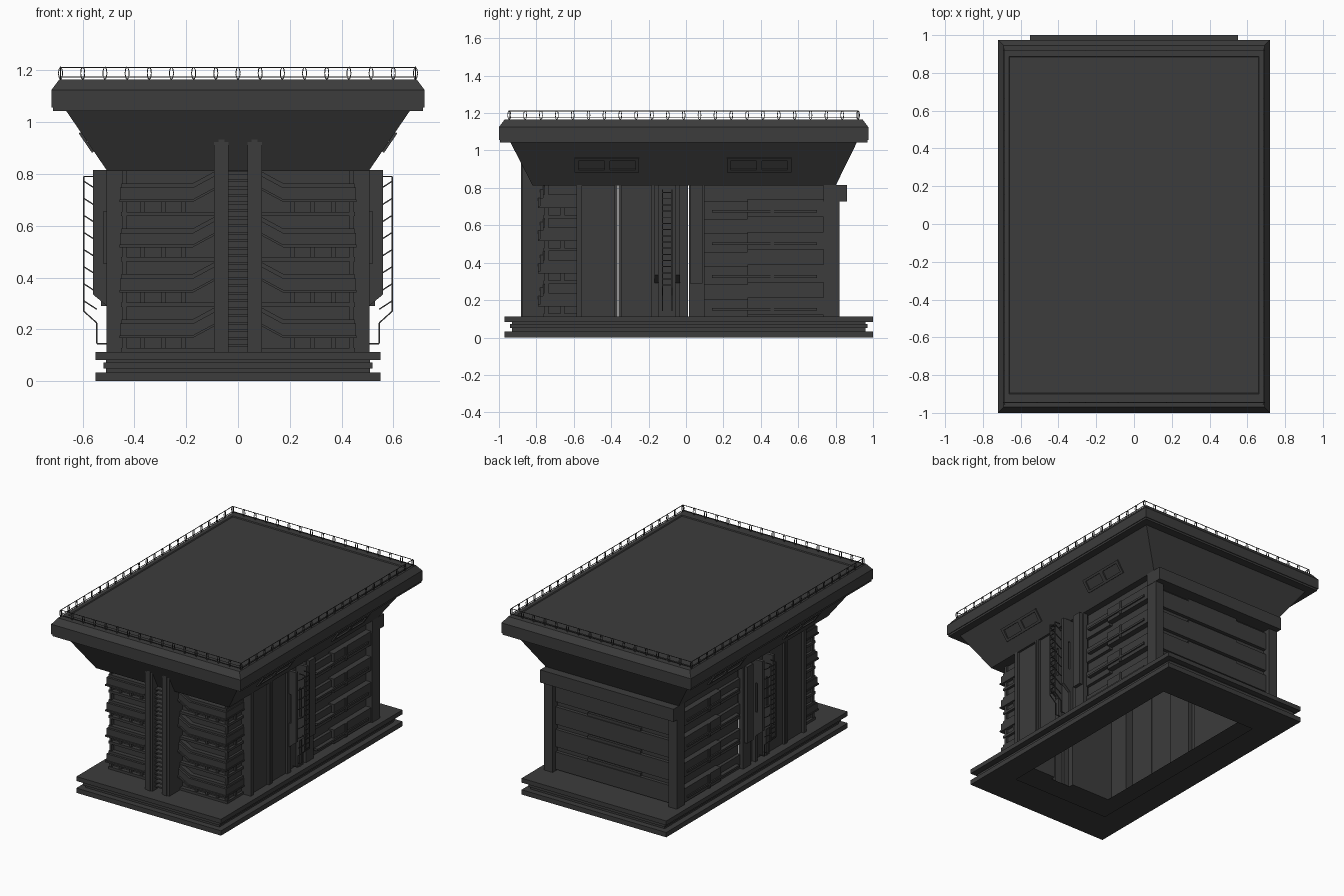
import bpy, bmesh, math
from mathutils import Vector

cube = bpy.data.objects.get("Cube")
if cube:
    bpy.data.objects.remove(cube)

mat = bpy.data.materials.new("charcoal grey")
mat.use_nodes = True
GREY = (0.045, 0.045, 0.045, 1)
mat.diffuse_color = GREY
mat.node_tree.nodes["Principled BSDF"].inputs["Base Color"].default_value = GREY


def finish(name, bm, mirror=False):
    bmesh.ops.recalc_face_normals(bm, faces=bm.faces)
    me = bpy.data.meshes.new(name)
    bm.to_mesh(me)
    bm.free()
    me.materials.append(mat)
    ob = bpy.data.objects.new(name, me)
    bpy.context.collection.objects.link(ob)
    if mirror:
        mod = ob.modifiers.new("mirror", 'MIRROR')
        mod.use_mirror_merge = False
    return ob


def prism(bm, pts, y0, y1):
    """Extrude an x-z outline along y."""
    a = [bm.verts.new((x, y0, z)) for x, z in pts]
    b = [bm.verts.new((x, y1, z)) for x, z in pts]
    bm.faces.new(a)
    bm.faces.new(b[::-1])
    for i in range(len(pts)):
        j = (i + 1) % len(pts)
        bm.faces.new((a[i], b[i], b[j], a[j]))


def box(bm, x0, x1, y0, y1, z0, z1):
    prism(bm, [(x0, z0), (x1, z0), (x1, z1), (x0, z1)], y0, y1)


def bar(bm, p, q, r):
    """Thin square bar between two points."""
    p, q = Vector(p), Vector(q)
    d = (q - p).normalized()
    u = d.cross(Vector((0, 0, 1)) if abs(d.z) < 0.9 else Vector((0, 1, 0))).normalized()
    v = d.cross(u)
    ends = [[bm.verts.new(c + u * r * s + v * r * t)
             for s, t in ((1, 1), (-1, 1), (-1, -1), (1, -1))] for c in (p, q)]
    bm.faces.new(ends[0])
    bm.faces.new(ends[1][::-1])
    for i in range(4):
        j = (i + 1) % 4
        bm.faces.new((ends[0][i], ends[0][j], ends[1][j], ends[1][i]))


def loft(name, rings, capped=True):
    """Stack of rectangles given as half width, front y, back y, height."""
    bm = bmesh.new()
    vs = [[bm.verts.new(c) for c in ((-h, f, z), (h, f, z), (h, b, z), (-h, b, z))]
          for h, f, b, z in rings]
    for a, b in zip(vs, vs[1:]):
        for i in range(4):
            j = (i + 1) % 4
            bm.faces.new((a[i], a[j], b[j], b[i]))
    if capped:
        bm.faces.new(vs[0])
        bm.faces.new(vs[-1][::-1])
    return finish(name, bm)


BASE, TOP = 0.112, 0.815
PITCH = 0.175
FLOORS = range(4)

# Stepped base frame, a hollow shell open in the middle
steps = [(0, 0), (0, .033), (.04, .033), (.04, .05), (.03, .05), (.03, .072),
         (.04, .072), (.04, .082), (0, .082), (0, BASE)]
loft("base_frame", [(.37, -.73, .735, 0)] + [(.55 - i, -.97 + i, 1 - i, z) for i, z in steps]
     + [(.37, -.73, .735, BASE)], capped=False)

# Flared underside and roof deck
loft("flared_soffit", [(.505, -.82, .80, .812), (.665, -.94, .915, 1.046)])
deck = [(.005, 1.043), (.005, 1.056), (0, 1.056), (0, 1.125), (.03, 1.165)]
loft("roof_deck", [(.72 - i, -1 + i, .975 - i, z) for i, z in deck]
     + [(.662, -.90, .887, 1.165), (.658, -.896, .883, 1.159)])
bm = bmesh.new()
box(bm, -.265, .265, -.985, -.97, 1.140, 1.145)
finish("deck_front_strip", bm)

# Roof railing with ring-shaped posts
bm = bmesh.new()
X, Y0, Y1 = .685, -.945, .92
corners = [Vector(c) for c in ((-X, Y0, 0), (X, Y0, 0), (X, Y1, 0), (-X, Y1, 0))]
for k in range(4):
    a, b = corners[k], corners[(k + 1) % 4]
    d = (b - a).normalized()
    for z in (1.175, 1.211):
        bar(bm, a + Vector((0, 0, z)), b + Vector((0, 0, z)), .0016)
    n = round((b - a).length / .0855)
    for i in range(n + 1):
        c = a.lerp(b, i / n) + Vector((0, 0, 1.189))
        ring = [c + d * .008 * math.cos(t * math.pi / 4)
                + Vector((0, 0, .024 * math.sin(t * math.pi / 4))) for t in range(8)]
        for t in range(8):
            bar(bm, ring[t], ring[(t + 1) % 8], .0018)
finish("roof_railing", bm)

# Double window frames on the sloping sides
bm = bmesh.new()


def slope_plate(y0, y1, z0, z1, thick):
    x0, x1 = (.505 + (z - .812) * .684 for z in (z0, z1))
    dx, dz = thick * .82, -thick * .57
    prism(bm, [(x0, z0), (x1, z1), (x1 + dx, z1 + dz), (x0 + dx, z0 + dz)], y0, y1)


for y in (-.595, .218):
    for z in (.887, .949):
        slope_plate(y, y + .345, z, z + .013, .009)
    for off, w in ((0, .02), (.158, .03), (.325, .02)):
        slope_plate(y + off, y + off + w, .9, .949, .009)
finish("slope_window_frames", bm, True)

# Front centre: twin columns, back panel and rungs
bm = bmesh.new()
box(bm, .036, .052, -.877, -.74, BASE, .935)
box(bm, .052, .075, -.882, -.74, BASE, .937)
box(bm, .075, .092, -.877, -.70, BASE, .935)
finish("front_columns", bm, True)
bm = bmesh.new()
box(bm, -.04, .04, -.80, -.76, BASE, TOP)
for i in range(24):
    z = BASE + .02 + i * .029
    box(bm, -.038, .038, -.85, -.80, z, z + .010)
finish("front_ladder", bm)

# Front corner storeys: recessed wall, mullions and raised-end bands
bm = bmesh.new()
box(bm, .09, .435, -.735, -.70, BASE, TOP)
box(bm, .40, .435, -.735, -.56, BASE, TOP)
box(bm, .43, .447, -.757, -.735, BASE, TOP)
finish("front_recessed_walls", bm, True)
bm = bmesh.new()
for f in FLOORS:
    z = .167 + f * PITCH
    for depth, lo, hi, x in ((-.78, 0, .055, .455), (-.79, 0, .010, .458), (-.765, .055, .072, .45)):
        prism(bm, [(x, z + lo), (.175, z + lo), (.09, z + lo + .046), (.09, z + hi + .046),
                   (.175, z + hi), (x, z + hi)], depth, -.72)
        box(bm, .41, x, -.73, -.58, z + lo, z + hi)
    box(bm, .09, .452, -.762, -.72, z - .055, z - .038)
    box(bm, .41, .452, -.73, -.58, z - .055, z - .038)
    for x in (.20, .28, .36):
        box(bm, x, x + .018, -.755, -.73, z - .055, z)
    box(bm, .43, .447, -.67, -.65, z - .055, z)
finish("front_storey_bands", bm, True)

# Side walls: plain panels parted by narrow slits, with ribs
bm = bmesh.new()
for y0, y1, x in ((-.57, -.367, .49), (-.362, -.165, .49), (-.17, .012, .48), (.016, .1, .505)):
    box(bm, x - .035, x, y0, y1, BASE, TOP)
box(bm, .40, .508, -.585, -.555, BASE, TOP)
for y in (-.383, -.362, -.185):
    box(bm, .478, .505, y, y + .016, BASE, TOP)
box(bm, .50, .528, .022, .088, .29, TOP)
finish("side_panels", bm, True)

# Side fins with a slot against the wall
bm = bmesh.new()
fin = [(.505, .29), (.56, .335), (.56, TOP), (.505, TOP),
       (.505, .655), (.52, .655), (.52, .455), (.505, .455)]
for y0, y1 in ((-.168, -.146), (-.055, -.033)):
    prism(bm, fin, y0, y1)
    box(bm, .475, .506, y0, y1, BASE, TOP)
finish("side_fins", bm, True)

# Side ladder with cage
bm = bmesh.new()
path = [(.505, .145), (.545, .145), (.545, .225), (.595, .27), (.595, .79), (.555, .79)]
for y in (-.125, -.075):
    for (xa, za), (xb, zb) in zip(path, path[1:]):
        bar(bm, (xa, y, za), (xb, y, zb), .0025)
    for i in range(8):
        z = .29 + i * .066
        bar(bm, (.595, y, z + .02), (.545, y, z - .012), .0025)
for i in range(16):
    z = .28 + i * .033
    bar(bm, (.595, -.125, z), (.595, -.075, z), .0025)
finish("side_ladders", bm, True)

# Rear side storeys: recessed wall, stepped bands, long sills and stubs
bm = bmesh.new()
box(bm, .43, .458, .09, .75, BASE, TOP)
for f in FLOORS:
    z = .15 + f * PITCH
    box(bm, .45, .480, .09, .33, max(BASE, z - .045), z + .055)
    box(bm, .45, .498, .33, .745, max(BASE, z - .03), z + .065)
    box(bm, .47, .507, .14, .70, z - .006, z + .008)
    box(bm, .45, .504, .452, .47, z - .03, z + .065)
finish("side_storey_bands", bm, True)

# Back: corner posts, top beam and layered panels
bm = bmesh.new()
box(bm, .44, .505, .735, .82, BASE, TOP)
finish("back_corner_posts", bm, True)
bm = bmesh.new()
box(bm, -.507, .507, .735, .86, .728, TOP)
finish("back_top_beam", bm)
bm = bmesh.new()
box(bm, -.45, .45, .735, .765, BASE, TOP)
for f in FLOORS:
    z = BASE + f * .155
    box(bm, -.44, .44, .76, .788, z + .010, z + .130)
    box(bm, -.2, .2, .76, .782, z + .130, z + .150)
finish("back_wall_panels", bm)
